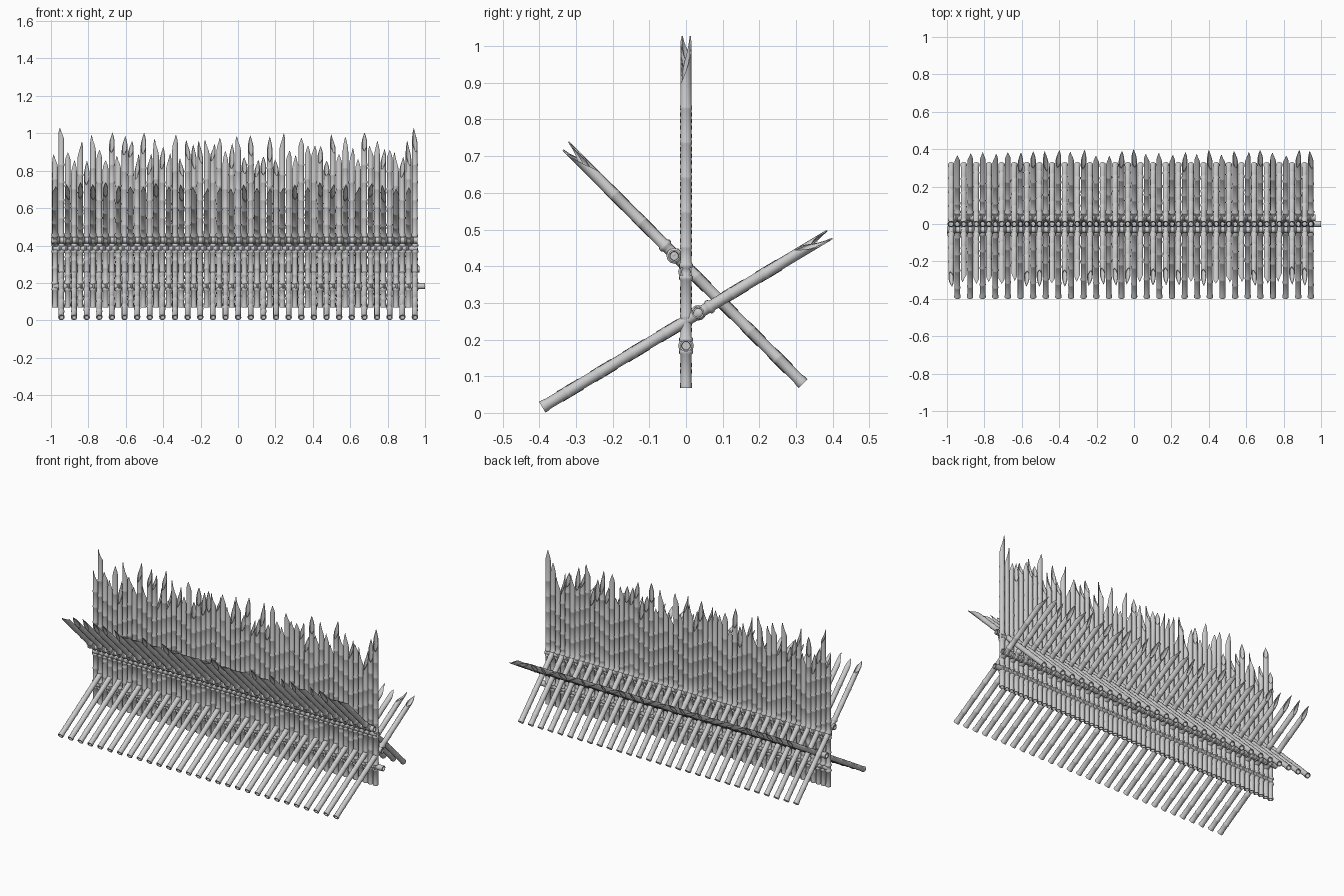
import bpy, bmesh, math, random
from mathutils import Matrix, Vector

if "Cube" in bpy.data.objects:
    bpy.data.objects.remove(bpy.data.objects["Cube"])

random.seed(7)
SIDES = 12
R = 0.0152


def cane(bm, base, direction, length, r=R, cut=0.0, facing=0.0, nodes=(), collars=(),
         swell=1.1, butt=1.12, tie=1.27):
    """Hollow bamboo cane; the top is cut to a leaf-shaped spike turned towards 'facing'."""
    z = Vector(direction).normalized()
    x = Vector((1, 0, 0)) if abs(z.x) < 0.9 else Vector((0, 1, 0))
    y = z.cross(x)
    place = Matrix.Translation(base) @ Matrix((x, y, z)).transposed().to_4x4()

    # recessed butt end, then outer wall with swollen joints and lashed collars
    prof = [(0.03, r * 0.68), (0, r * 0.75), (0, r * butt), (0.01, r * butt), (0.018, r)]
    bumps = [(n, swell, 0.007) for n in nodes if all(abs(n - c) > 0.04 for c in collars)]
    bumps += [(c + d, tie, 0.008) for c in collars for d in (-0.017, 0.017)]
    for h, s, w in sorted(bumps):
        prof += [(h - w, r), (h - w * 0.4, r * s), (h + w * 0.4, r * s), (h + w, r)]

    def ring(fn):
        vs = []
        for i in range(SIDES):
            a = 2 * math.pi * i / SIDES
            h, rad = fn(a)
            p = Vector((rad * math.cos(a + facing), rad * math.sin(a + facing), h))
            vs.append(bm.verts.new(place @ p))
        return vs

    def edge(a):
        t = abs((a + math.pi) % (2 * math.pi) - math.pi) / math.pi
        return length - cut * (1 - (1 - t) ** 1.3)

    rings = [ring(lambda a, h=h, q=q: (h, q)) for h, q in prof]
    rings.append(ring(lambda a: (edge(a), r)))
    rings.append(ring(lambda a: (edge(a), r * 0.75)))
    rings.append(ring(lambda a: (length - cut - 0.03, r * 0.68)))
    for lo, hi in zip(rings, rings[1:]):
        for i in range(SIDES):
            j = (i + 1) % SIDES
            bm.faces.new((lo[i], lo[j], hi[j], hi[i]))
    bm.faces.new(rings[0][::-1])
    bm.faces.new(rings[-1])


def joints(length, cut, start, step):
    out, h = [], start
    while h < length - cut - 0.03:
        out.append(h)
        h += step
    return out


def finish(bm, name):
    bmesh.ops.recalc_face_normals(bm, faces=bm.faces)
    me = bpy.data.meshes.new(name)
    bm.to_mesh(me)
    bm.free()
    ob = bpy.data.objects.new(name, me)
    bpy.context.collection.objects.link(ob)
    bpy.ops.object.select_all(action='DESELECT')
    ob.select_set(True)
    bpy.context.view_layer.objects.active = ob
    bpy.ops.object.shade_smooth_by_angle(angle=math.radians(40))


# upright wall of close-set canes, lashed where the two wall rails pass
N, X0, STEP = 29, -0.978, 0.0675
BASE = 0.068
bm = bmesh.new()
for i in range(2 * N):
    tall = i % 5 in (1, 4) and random.random() < 0.7
    top = random.uniform(0.95, 1.02) if tall else random.uniform(0.85, 0.96)
    if i in (1, 57):
        top = 1.028
    cut = random.uniform(0.08, 0.14)
    face = random.choice((-1, 1)) * math.pi / 2 + random.uniform(-0.7, 0.7)
    zig = abs(i % 8 - 4) * 0.018
    cane(bm, (X0 + i * STEP / 2, 0, BASE), (0, 0, 1), top - BASE, cut=cut, facing=face, butt=1.05,
         nodes=joints(top - BASE, cut, 0.045 + zig, 0.095),
         collars=(0.183 - BASE, 0.385 - BASE))
finish(bm, "upright_stakes")


# two slanted rows crossing through the wall
def slanted_row(name, x0, start, end, collar):
    bm = bmesh.new()
    d = Vector(end) - Vector(start)
    for i in range(N):
        length = d.length - random.uniform(0, 0.025)
        cut = random.uniform(0.08, 0.11)
        face = random.choice((-1, 1)) * math.pi / 2 + random.uniform(-0.5, 0.5)
        cane(bm, (x0 + i * STEP, *start), (0, *d), length, cut=cut, facing=face,
             nodes=joints(length, cut, random.uniform(0.06, 0.12), 0.105), collars=(collar,))
    finish(bm, name)


slanted_row("rear_facing_stakes", X0 + STEP / 2, (-0.392, 0.0155), (0.393, 0.487), 0.515)
slanted_row("front_facing_stakes", X0, (0.319, 0.08), (-0.33, 0.73), 0.515)

# long rails with beaded joints that tie the rows together
rails = [("front_upper_rail", -0.032, 0.428, -1.0, 0.96),
         ("wall_upper_rail", 0.0, 0.385, -0.99, 0.96),
         ("rear_lower_rail", 0.033, 0.273, -0.99, 0.97),
         ("wall_lower_rail", 0.0, 0.183, -0.98, 1.0)]
for name, y, z, xa, xb in rails:
    bm = bmesh.new()
    cane(bm, (xa, y, z), (1, 0, 0), xb - xa, r=0.0165,
         nodes=joints(xb - xa, 0, 0.04, STEP / 2), swell=1.3)
    finish(bm, name)
